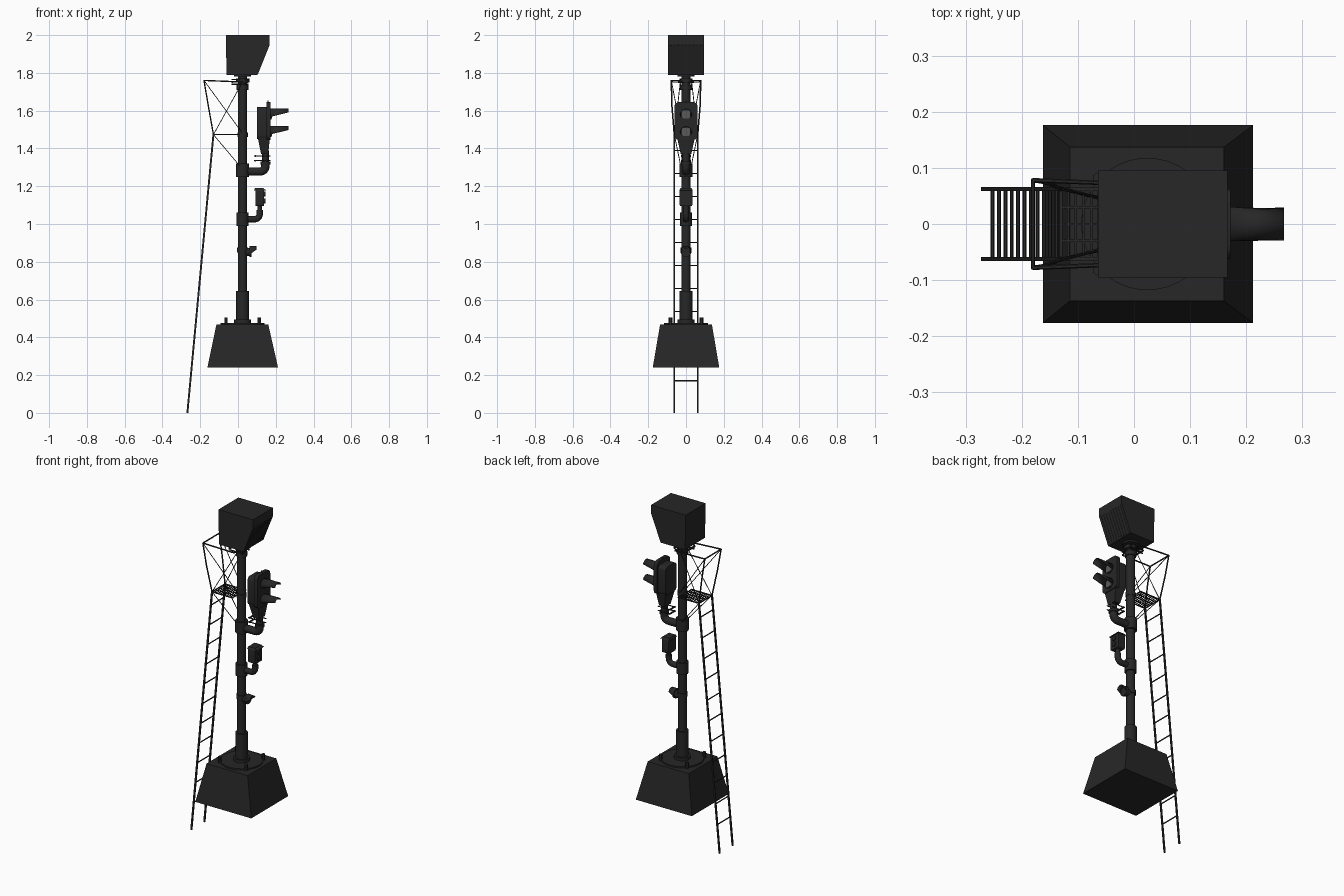
import bpy, bmesh, math
from mathutils import Vector

if "Cube" in bpy.data.objects:
    bpy.data.objects.remove(bpy.data.objects["Cube"])

MX = 0.024  # mast axis


def mat(name, c):
    m = bpy.data.materials.new(name)
    m.diffuse_color = (*c, 1)
    m.use_nodes = True
    m.node_tree.nodes["Principled BSDF"].inputs["Base Color"].default_value = m.diffuse_color
    return m


BLACK = mat("black_paint", (0.02, 0.02, 0.02))
GLASS = mat("dark_glass", (0.10, 0.10, 0.10))


def finish(name, bm, material=BLACK, smooth=False):
    bmesh.ops.recalc_face_normals(bm, faces=bm.faces)
    me = bpy.data.meshes.new(name)
    bm.to_mesh(me)
    bm.free()
    me.materials.append(material)
    ob = bpy.data.objects.new(name, me)
    bpy.context.collection.objects.link(ob)
    if smooth:
        bpy.ops.object.select_all(action='DESELECT')
        ob.select_set(True)
        bpy.context.view_layer.objects.active = ob
        bpy.ops.object.shade_smooth_by_angle(angle=math.radians(35))
    return ob


def loft(bm, a, b):
    """Closed solid between two matching outlines."""
    va, vb = [bm.verts.new(p) for p in a], [bm.verts.new(p) for p in b]
    n = len(va)
    bm.faces.new(va)
    bm.faces.new(vb[::-1])
    for i in range(n):
        bm.faces.new((va[i], vb[i], vb[(i + 1) % n], va[(i + 1) % n]))


def rect(x0, x1, hy, z):
    return [(x0, -hy, z), (x1, -hy, z), (x1, hy, z), (x0, hy, z)]


def frustum(name, lo, hi, material=BLACK):
    bm = bmesh.new()
    loft(bm, rect(*lo), rect(*hi))
    return finish(name, bm, material)


def rod(bm, p, q, r, n=6):
    p, q = Vector(p), Vector(q)
    d = (q - p).normalized()
    u = d.cross(Vector((0, 1, 0)) if abs(d.y) < 0.9 else Vector((1, 0, 0))).normalized()
    v = d.cross(u)
    ring = [u * r * math.cos(t) + v * r * math.sin(t)
            for t in (2 * math.pi * (i + 0.5) / n for i in range(n))]
    loft(bm, [p + o for o in ring], [q + o for o in ring])


def rods(name, segs, r, n=6):
    bm = bmesh.new()
    for p, q in segs:
        rod(bm, p, q, r, n)
    return finish(name, bm, smooth=n > 6)


def turned(name, steps, x=MX, n=24):
    """Stack of upright cylinders: (z0, z1, radius)."""
    bm = bmesh.new()
    for z0, z1, r in steps:
        rod(bm, (x, 0, z0), (x, 0, z1), r, n)
    return finish(name, bm, smooth=True)


def rounded_plate(name, x0, x1, hy, z0, z1, r):
    pts = []
    for cy, cz, a0 in ((hy - r, z1 - r, 0), (r - hy, z1 - r, 90),
                       (r - hy, z0 + r, 180), (hy - r, z0 + r, 270)):
        for k in range(5):
            t = math.radians(a0 + 22.5 * k)
            pts.append((cy + r * math.cos(t), cz + r * math.sin(t)))
    bm = bmesh.new()
    loft(bm, [(x0, *p) for p in pts], [(x1, *p) for p in pts])
    return finish(name, bm, smooth=True)


def elbow(name, x1, z0, z1, r):
    """Pipe leaving the mast along x and bending upward."""
    b = 0.028
    path = [(MX, z0)] + [(x1 - b + b * math.sin(t), z0 + b - b * math.cos(t))
                         for t in (math.pi / 2 * k / 6 for k in range(7))] + [(x1, z1)]
    rings = [Vector((1, 0))] + [Vector((math.cos(t), math.sin(t)))
             for t in (math.pi / 2 * k / 6 for k in range(7))] + [Vector((0, 1))]
    bm = bmesh.new()
    loops = []
    for (x, z), d in zip(path, rings):
        loops.append([bm.verts.new((x - d.y * r * math.cos(a), r * math.sin(a),
                                    z + d.x * r * math.cos(a)))
                      for a in (2 * math.pi * i / 14 for i in range(14))])
    for a, c in zip(loops, loops[1:]):
        for i in range(14):
            bm.faces.new((a[i], a[(i + 1) % 14], c[(i + 1) % 14], c[i]))
    bm.faces.new(loops[0])
    bm.faces.new(loops[-1])
    return finish(name, bm, smooth=True)


def visor(name, x0, x1, z, r):
    """Half-tube hood, cut back underneath."""
    bm = bmesh.new()
    rows = []
    for x, a0 in ((x0, -25), (x1, 20)):
        rows.append([bm.verts.new((x, r * math.cos(t), z + r * math.sin(t)))
                     for t in (math.radians(a0 + (180 - 2 * a0) * k / 14) for k in range(15))])
    for i in range(14):
        bm.faces.new((rows[0][i], rows[0][i + 1], rows[1][i + 1], rows[1][i]))
    ob = finish(name, bm, smooth=True)
    ob.modifiers.new("thickness", 'SOLIDIFY').thickness = 0.003


# Foundation, base plate and anchor bolts
frustum("foundation", (-0.162, 0.212, 0.176, 0.24), (-0.114, 0.160, 0.137, 0.469))
turned("base_plate", [(0.465, 0.477, 0.118)], n=32)
rods("anchor_bolts", [((MX + sx * 0.088, sy * 0.082, 0.465), (MX + sx * 0.088, sy * 0.082, 0.505))
                      for sx in (-1, 1) for sy in (-1, 1)], 0.010)

# Mast with sleeve and clamps
turned("mast", [(0.47, 1.80, 0.024)])
turned("mast_sleeve", [(0.47, 0.645, 0.034), (0.47, 0.495, 0.045)])
turned("mast_clamps", [(1.25, 1.32, 0.035), (0.99, 1.06, 0.033), (0.85, 0.875, 0.029),
                       (1.46, 1.485, 0.028), (1.71, 1.735, 0.031), (1.75, 1.77, 0.036),
                       (1.78, 1.795, 0.045)])
rods("top_clamp_bolts", [((-0.035, y, z), (0.055, y, z)) for y in (-0.03, 0.03)
                         for z in (1.74, 1.765)], 0.004)
rods("top_clamp_bars", [((x, -0.042, 1.752), (x, 0.042, 1.752)) for x in (-0.03, 0.05)], 0.006)

# Indicator box on top with a ribbed sloping face
side = [(-0.06, 1.79), (0.103, 1.79), (0.167, 1.95), (0.167, 2.0), (-0.064, 2.0), (-0.064, 1.95)]
bm = bmesh.new()
loft(bm, [(x, -0.095, z) for x, z in side], [(x, 0.095, z) for x, z in side])
finish("indicator_box", bm)
rods("indicator_ribs", [((0.105, y, 1.797), (0.165, y, 1.947))
                        for y in (-0.08 + 0.02 * k for k in range(9))], 0.003, 4)

# Main two-lamp signal head
elbow("main_bracket", 0.145, 1.278, 1.33, 0.022)
turned("main_bracket_collar", [(1.315, 1.33, 0.027), (1.33, 1.39, 0.019)], x=0.145)
rods("main_bracket_bolts", [((0.085, y, z), (0.172, y, z)) for y in (-0.022, 0.022)
                            for z in (1.335, 1.36)], 0.003)
rods("main_bracket_plate", [((0.092, -0.026, z), (0.092, 0.026, z)) for z in (1.335, 1.36)], 0.005)
frustum("main_head_neck", (0.122, 0.160, 0.028, 1.37), (0.102, 0.170, 0.050, 1.47))
rounded_plate("main_head_housing", 0.10, 0.165, 0.052, 1.45, 1.62, 0.02)
rounded_plate("main_head_door", 0.150, 0.172, 0.062, 1.445, 1.645, 0.025)
for i, z in enumerate((1.580, 1.487)):
    visor(f"main_visor_{i}", 0.170, 0.267, z, 0.031)
    rods(f"main_lens_ring_{i}", [((0.165, 0, z), (0.178, 0, z))], 0.028, 20)
    bm = bmesh.new()
    loft(bm, rect(0.17, 0.180, 0.021, z - 0.021), rect(0.17, 0.180, 0.021, z + 0.021))
    finish(f"main_lens_{i}", bm, GLASS)
rods("main_sight_pin", [((0.158, 0, 1.62), (0.158, 0, 1.655))], 0.003)

# Small subsidiary signal
elbow("small_bracket", 0.115, 1.025, 1.075, 0.017)
turned("small_bracket_neck", [(1.07, 1.10, 0.013)], x=0.115)
rounded_plate("small_head", 0.092, 0.138, 0.034, 1.095, 1.185, 0.008)
frustum("small_head_roof", (0.085, 0.148, 0.036, 1.178), (0.090, 0.135, 0.030, 1.19))
rods("small_lenses", [((0.13, 0, z), (0.145, 0, z)) for z in (1.122, 1.158)], 0.014, 14)

# Lowest lamp with short hood
rods("low_lamp_body", [((0.03, 0, 0.855), (0.072, 0, 0.85))], 0.022, 16)
rods("low_lamp_rim", [((0.062, 0, 0.855), (0.072, 0, 0.855))], 0.029, 16)
visor("low_lamp_hood", 0.068, 0.098, 0.855, 0.028)

# Ladder
foot, top = Vector((-0.268, 0, 0)), Vector((-0.13, 0, 1.475))
bm = bmesh.new()
for y in (-0.062, 0.062):
    def end(p):
        return [(p.x + dx, y + dy, p.z) for dx, dy in
                ((-.005, -.0035), (.005, -.0035), (.005, .0035), (-.005, .0035))]
    loft(bm, end(foot), end(top))
for k in range(11):
    p = foot.lerp(top, (0.17 + 0.122 * k) / 1.475)
    rod(bm, (p.x, -0.062, p.z), (p.x, 0.062, p.z), 0.0035)
finish("ladder", bm)

# Platform: frame and slats
Z = 1.473
rods("platform_frame", [((-0.13, y, Z), (0.01, y, Z)) for y in (-0.062, 0.062)]
     + [((x, -0.062, Z), (x, 0.062, Z)) for x in (-0.13, 0.005)], 0.004, 4)
rods("platform_slats", [((x, -0.062, Z), (x, 0.062, Z)) for x in (-0.117 + 0.0135 * k for k in range(9))]
     + [((-0.13, y, Z), (0.005, y, Z)) for y in (-0.03, 0, 0.03)], 0.003, 4)

# Guard rails and braces, both sides
posts, braces = [], []
for s in (-1, 1):
    low, knee, high = (-0.13, s * 0.062, Z), (-0.158, s * 0.075, 1.63), (-0.18, s * 0.078, 1.76)
    posts += [(low, knee), (knee, high), (high, (MX, s * 0.07, 1.752)),
              ((MX, s * 0.07, 1.752), (MX, s * 0.02, 1.752))]
    braces += [(low, (MX, s * 0.03, 1.752)), (high, (MX, s * 0.024, 1.48)),
               (low, (MX, s * 0.024, 1.29))]
posts.append(((-0.18, -0.078, 1.76), (-0.18, 0.078, 1.76)))
rods("guard_rails", posts, 0.004)
rods("guard_braces", braces, 0.0022)
